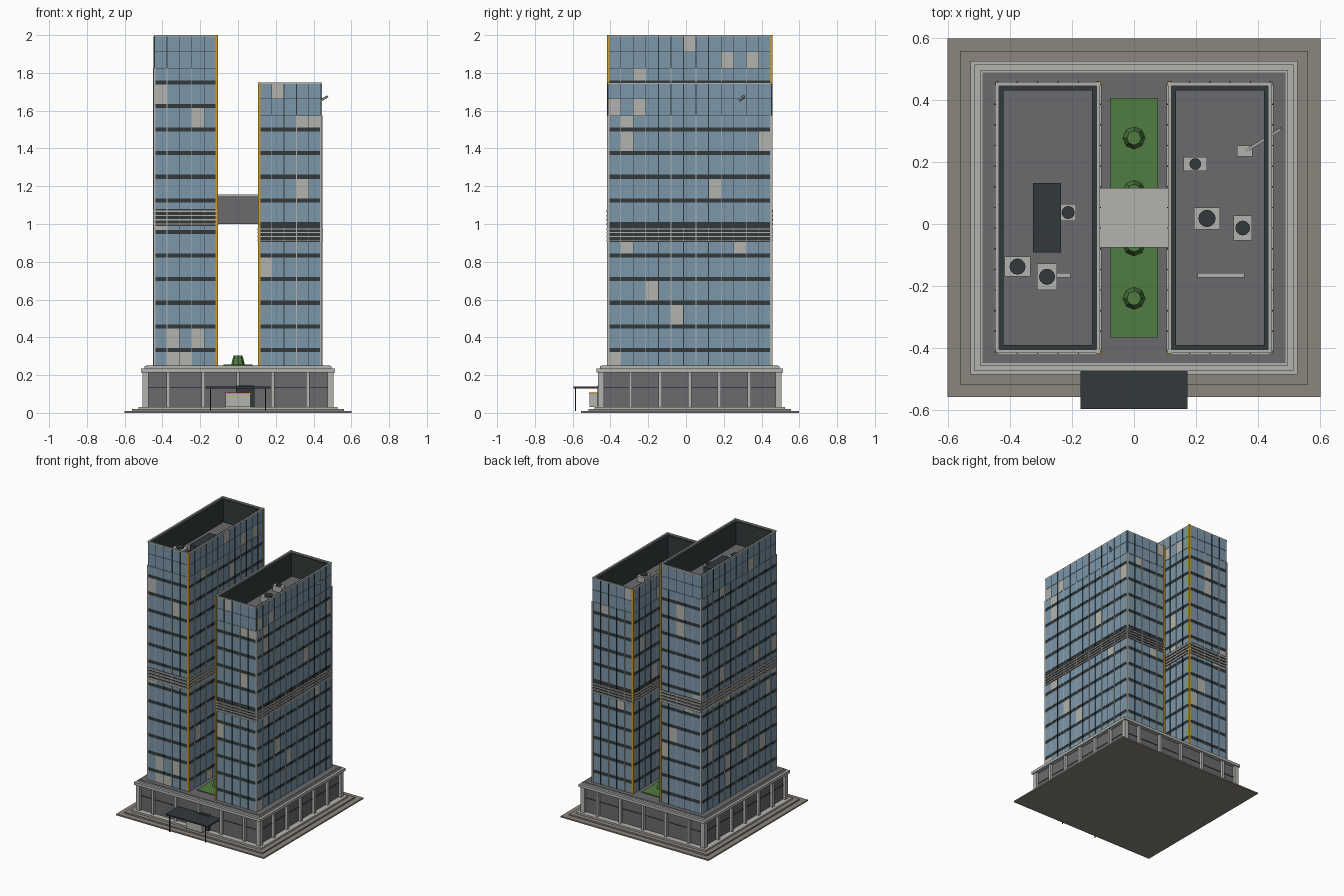
import bpy, bmesh, math, random
from mathutils import Matrix, Vector

if "Cube" in bpy.data.objects:
    bpy.data.objects.remove(bpy.data.objects["Cube"])

random.seed(7)
CY = 0.02  # centre of base and towers in y

COLOURS = {
    "warm_stone": (0.262, 0.235, 0.205), "pale_concrete": (0.45, 0.45, 0.43),
    "mid_grey": (0.145, 0.145, 0.155), "blue_glass": (0.20, 0.31, 0.40),
    "dark_metal": (0.032, 0.042, 0.045), "gold_trim": (0.60, 0.32, 0.025),
    "garden_green": (0.08, 0.20, 0.053),
}
NAMES = list(COLOURS)
MATS = []
for n, c in COLOURS.items():
    m = bpy.data.materials.new(n)
    m.diffuse_color = (*c, 1)
    m.use_nodes = True
    m.node_tree.nodes["Principled BSDF"].inputs["Base Color"].default_value = m.diffuse_color
    MATS.append(m)
STONE, PALE, GREY, GLASS, DARK, GOLD, GREEN = range(7)


class Part:
    """Collects boxes and cylinders into one mesh object."""
    def __init__(self, name):
        self.name, self.bm = name, bmesh.new()

    def paint(self, verts, mat):
        for f in {f for v in verts for f in v.link_faces}:
            f.material_index = mat

    def box(self, x0, x1, y0, y1, z0, z1, mat, rot=None):
        centre = Vector(((x0 + x1) / 2, (y0 + y1) / 2, (z0 + z1) / 2))
        size = Matrix.Diagonal((abs(x1 - x0), abs(y1 - y0), abs(z1 - z0), 1))
        mtx = Matrix.Translation(centre) @ (rot or Matrix()) @ size
        r = bmesh.ops.create_cube(self.bm, size=1, matrix=mtx)
        self.paint(r["verts"], mat)

    def slab(self, hx, hy, z0, z1, mat):
        self.box(-hx, hx, CY - hy, CY + hy, z0, z1, mat)

    def cone(self, x, y, z, r1, r2, h, mat, sides=8):
        r = bmesh.ops.create_cone(self.bm, cap_ends=True, segments=sides, radius1=r1, radius2=r2,
                                  depth=h, matrix=Matrix.Translation((x, y, z + h / 2)))
        self.paint(r["verts"], mat)

    def done(self):
        me = bpy.data.meshes.new(self.name)
        for m in MATS:
            me.materials.append(m)
        self.bm.to_mesh(me)
        self.bm.free()
        bpy.context.collection.objects.link(bpy.data.objects.new(self.name, me))


def ring(p, x0, x1, y0, y1, t, z0, z1, mat):
    p.box(x0, x1, y0, y0 + t, z0, z1, mat)
    p.box(x0, x1, y1 - t, y1, z0, z1, mat)
    p.box(x0, x0 + t, y0 + t, y1 - t, z0, z1, mat)
    p.box(x1 - t, x1, y0 + t, y1 - t, z0, z1, mat)


# stepped plaza
p = Part("plaza_steps")
p.slab(0.60, 0.577, 0, 0.01, STONE)
p.slab(0.56, 0.537, 0.01, 0.02, STONE)
p.slab(0.526, 0.505, 0.02, 0.032, PALE)
p.done()

# podium with pilasters, cornice and roof
p = Part("podium")
p.slab(0.485, 0.465, 0.03, 0.22, GREY)
p.slab(0.488, 0.468, 0.132, 0.137, DARK)
p.slab(0.513, 0.493, 0.215, 0.235, PALE)
p.slab(0.495, 0.475, 0.235, 0.247, PALE)
p.slab(0.488, 0.468, 0.247, 0.25, GREY)
for s in (-1, 1):
    for x in (-0.37, -0.185, 0, 0.185, 0.37):
        y = CY + s * 0.473
        p.box(x - 0.009, x + 0.009, y - 0.012, y + 0.012, 0.03, 0.22, PALE)
    for k in range(-2, 3):
        x, y = s * 0.493, CY + k * 0.157
        p.box(x - 0.012, x + 0.012, y - 0.009, y + 0.009, 0.03, 0.22, PALE)
    for t in (-1, 1):
        x, y = s * 0.489, CY + t * 0.469
        p.box(x - 0.016, x + 0.016, y - 0.016, y + 0.016, 0.03, 0.22, PALE)
p.done()

# entrance: canopy, posts, door, reception block
p = Part("entrance_canopy")
p.box(-0.172, 0.172, -0.595, -0.45, 0.13, 0.14, DARK)
for x in (-0.145, 0.145):
    p.box(x - 0.003, x + 0.003, -0.588, -0.582, 0.01, 0.13, DARK)
p.done()
p = Part("entrance_door")
p.box(-0.01, 0.088, -0.468, -0.44, 0.03, 0.145, DARK)
p.box(-0.065, 0.065, -0.51, -0.44, 0.03, 0.1, PALE)
p.box(-0.072, 0.072, -0.514, -0.44, 0.1, 0.107, GOLD)
p.done()


def tower(name, x0, x1, inner, top, roof, low, mech, high):
    """Hollow-topped tower; inner is the x side carrying the gold corner strips."""
    y0, y1 = -0.412, 0.452
    core = Part(name + "_core")
    core.box(x0, x1, y0, y1, 0.25, roof - 0.005, DARK)
    core.box(x0 + 0.01, x1 - 0.01, y0 + 0.01, y1 - 0.01, roof - 0.005, roof, GREY)
    ring(core, x0, x1, y0, y1, 0.022, roof - 0.005, top - 0.008, DARK)
    ring(core, x0 - 0.004, x1 + 0.004, y0 - 0.004, y1 + 0.004, 0.012, top - 0.008, top, PALE)
    core.done()

    # vertical extents of each glazing row, with dark spandrels left between
    rows, z = [], 0.25
    for b in low:
        rows.append((z, b - 0.011))
        z = b + 0.011
    rows.append((z, mech[0]))
    z = mech[1]
    for b in high:
        rows.append((z, b - 0.011))
        z = b + 0.011
    mid = (roof + top) / 2
    rows += [(z, roof - 0.002), (roof, mid - 0.001), (mid + 0.001, top - 0.008)]

    glass, fins = Part(name + "_windows"), Part(name + "_mullions")
    for axis, side in ((0, x0), (0, x1), (1, y0), (1, y1)):
        out = -1 if side in (x0, y0) else 1
        a, b, bays = (y0, y1, 13) if axis == 0 else (x0, x1, 5)
        w = (b - a) / bays

        def face_box(part, u0, u1, z0, z1, depth, mat):
            d = sorted((side, side + out * depth))
            if axis == 0:
                part.box(*d, u0, u1, z0, z1, mat)
            else:
                part.box(u0, u1, *d, z0, z1, mat)

        for i in range(bays):
            for lo, hi in rows:
                if hi - lo > 0.012:
                    mat = PALE if random.random() < 0.06 else GLASS
                    face_box(glass, a + i * w + 0.002, a + (i + 1) * w - 0.002, lo, hi, 0.004, mat)
            if i:
                u = a + i * w
                face_box(fins, u - 0.002, u + 0.002, 0.25, roof, 0.007, PALE if i % 2 else DARK)
                face_box(fins, u - 0.002, u + 0.002, roof, top - 0.008, 0.006, DARK)
        # louvres of the plant floor
        n = 4
        step = (mech[1] - mech[0]) / n
        for k in range(n):
            zl = mech[0] + k * step
            face_box(fins, a, b, zl + 0.004, zl + step - 0.006, 0.009, PALE)
    glass.done()
    # corner piers: pale outside, gold facing the courtyard
    for x in (x0, x1):
        gold = x == inner
        for y in (y0, y1):
            h, r = (top, 0.007) if gold else (roof, 0.006)
            fins.box(x - r, x + r, y - r, y + r, 0.25, h, GOLD if gold else PALE)
    fins.done()


def bands(start, count):
    return [start + 0.125 * k for k in range(count)]


tower("tall_tower", -0.442, -0.113, -0.113, 2.0, 1.825,
      bands(0.333, 6), (0.99, 1.08), bands(1.125, 6))
tower("short_tower", 0.113, 0.440, 0.113, 1.75, 1.575,
      bands(0.333, 5), (0.905, 0.985), bands(1.0, 5))

# sky bridge
p = Part("sky_bridge")
p.box(-0.111, 0.111, -0.072, 0.113, 1.0, 1.147, GREY)
p.box(-0.111, 0.111, -0.075, 0.116, 1.147, 1.155, PALE)
p.done()

# courtyard garden and clipped shrubs
p = Part("courtyard_garden")
p.box(-0.077, 0.077, -0.366, 0.406, 0.25, 0.256, GREEN)
for k in range(4):
    p.cone(0, -0.239 + 0.172 * k, 0.256, 0.036, 0.023, 0.049, GREEN)
p.done()

# rooftop plant: fan units (x, y, width, depth, fan radius), pipes, housing
UNITS = {1.825: [(-0.375, -0.137, 0.085, 0.065, 0.026), (-0.28, -0.17, 0.065, 0.085, 0.026),
                 (-0.212, 0.037, 0.05, 0.055, 0.021)],
         1.575: [(0.197, 0.193, 0.075, 0.045, 0.019), (0.235, 0.018, 0.085, 0.07, 0.028),
                 (0.35, -0.013, 0.06, 0.08, 0.024)]}
p = Part("rooftop_plant")
for z, units in UNITS.items():
    for x, y, w, d, r in units:
        p.box(x - w / 2, x + w / 2, y - d / 2, y + d / 2, z, z + 0.04, PALE)
        p.cone(x, y, z + 0.04, r, r, 0.01, DARK, 12)
p.box(-0.325, -0.235, -0.092, 0.132, 1.825, 1.885, DARK)
p.box(-0.26, -0.205, -0.172, -0.158, 1.825, 1.842, PALE)
p.box(0.205, 0.355, -0.172, -0.158, 1.575, 1.592, PALE)
p.done()

# facade-cleaning crane
p = Part("roof_crane")
p.box(0.332, 0.382, 0.218, 0.252, 1.575, 1.615, PALE)
a, b = Vector((0.36, 0.235, 1.61)), Vector((0.474, 0.306, 1.675))
c, d = (a + b) / 2, b - a
L = d.length / 2
p.box(c.x - L, c.x + L, c.y - 0.005, c.y + 0.005, c.z - 0.005, c.z + 0.005, PALE,
      d.to_track_quat('X', 'Z').to_matrix().to_4x4())
p.done()
